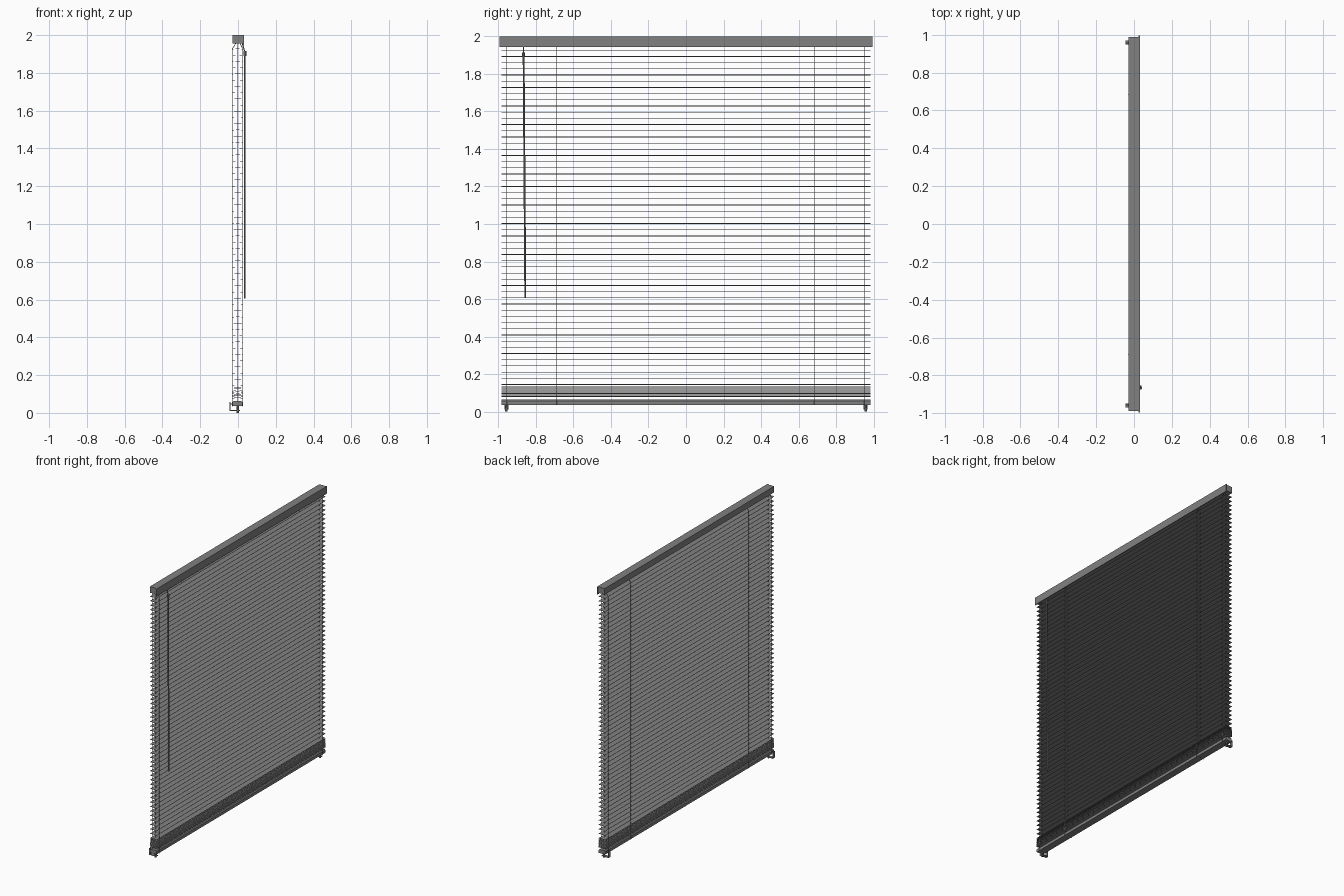
import bpy, bmesh
from mathutils import Vector

cube = bpy.data.objects.get("Cube")
if cube:
    bpy.data.objects.remove(cube, do_unlink=True)

grey = bpy.data.materials.new("mid grey")
grey.use_nodes = True
grey.diffuse_color = (0.22, 0.22, 0.22, 1)
grey.node_tree.nodes["Principled BSDF"].inputs["Base Color"].default_value = (0.22, 0.22, 0.22, 1)


def finish(name, bm):
    bmesh.ops.recalc_face_normals(bm, faces=bm.faces)
    mesh = bpy.data.meshes.new(name)
    bm.to_mesh(mesh)
    bm.free()
    mesh.materials.append(grey)
    obj = bpy.data.objects.new(name, mesh)
    bpy.context.collection.objects.link(obj)
    return obj


def add_profile(bm, points, y0, y1):
    """Extrude a closed x-z outline along y."""
    base = bm.faces.new([bm.verts.new((x, y0, z)) for x, z in points])
    moved = bmesh.ops.extrude_face_region(bm, geom=[base])["geom"]
    verts = [v for v in moved if isinstance(v, bmesh.types.BMVert)]
    bmesh.ops.translate(bm, vec=(0, y1 - y0, 0), verts=verts)


def add_box(bm, x, y, z):
    add_profile(bm, [(x[0], z[0]), (x[1], z[0]), (x[1], z[1]), (x[0], z[1])], *y)


def add_rod(bm, a, b, radius, sides=6):
    a, b = Vector(a), Vector(b)
    turn = (b - a).to_track_quat('Z', 'Y').to_matrix().to_4x4()
    turn.translation = (a + b) / 2
    bmesh.ops.create_cone(bm, cap_ends=True, segments=sides, radius1=radius,
                          radius2=radius, depth=(b - a).length, matrix=turn)


def add_slat(bm, z):
    """Thin, slightly crowned blade."""
    top = [(-0.029, z - 0.001), (-0.011, z + 0.001), (0.007, z + 0.001), (0.025, z - 0.001)]
    under = [(x, h - 0.0015) for x, h in reversed(top)]
    add_profile(bm, top + under, -0.985, 0.985)


# Head rail and front valance
bm = bmesh.new()
add_box(bm, (-0.028, 0.025), (-0.988, 0.988), (1.955, 2.0))
finish("head_rail", bm)
bm = bmesh.new()
add_box(bm, (0.025, 0.031), (-0.995, 0.995), (1.945, 2.0))
finish("valance", bm)

# Open slats
bm = bmesh.new()
for i in range(54):
    add_slat(bm, 1.927 - 0.033 * i)
finish("slats", bm)

# Slats gathered above the bottom rail
bm = bmesh.new()
z, gap = 0.145, 0.009
while z > 0.077:
    add_slat(bm, z)
    z -= gap
    gap = max(0.004, gap - 0.0008)
finish("stacked_slats", bm)

# Bottom rail with chamfered top edges
bm = bmesh.new()
add_profile(bm, [(-0.028, 0.036), (0.024, 0.036), (0.024, 0.057), (0.018, 0.063),
                 (-0.022, 0.063), (-0.028, 0.057)], -0.983, 0.983)
finish("bottom_rail", bm)

# Ladder cords front and back, narrowing into the head rail, plus lift cords
bm = bmesh.new()
for y in (-0.955, -0.69, 0.685, 0.95):
    for x in (-0.03, 0.026):
        add_rod(bm, (x, y, 0.034), (x, y, 1.927), 0.0015, 4)
        add_rod(bm, (x, y, 1.927), (x * 0.4, y, 1.957), 0.0015, 4)
    add_rod(bm, (-0.002, y, 0.034), (-0.002, y, 1.957), 0.0015, 4)
finish("cords", bm)

# Tilt wand with its hook and collar
bm = bmesh.new()
add_rod(bm, (0.036, -0.857, 0.605), (0.036, -0.866, 1.9), 0.005)
finish("tilt_wand", bm)
bm = bmesh.new()
add_rod(bm, (0.036, -0.866, 1.89), (0.036, -0.866, 1.915), 0.008, 8)
add_rod(bm, (0.036, -0.866, 1.91), (0.022, -0.866, 1.96), 0.003)
finish("wand_hook", bm)

# Hold-down brackets with pins into the bottom rail
for side, label in ((-1, "right"), (1, "left")):
    bm = bmesh.new()
    y = 0.958 * side
    add_profile(bm, [(-0.046, 0.01), (0.01, 0.01), (0.01, 0.015), (-0.041, 0.015),
                     (-0.041, 0.058), (-0.046, 0.058)], y - 0.011, y + 0.011)
    add_rod(bm, (-0.002, y, 0.0), (-0.002, y, 0.04), 0.006, 8)
    add_box(bm, (-0.046, -0.026), (y - 0.004, y + 0.004), (0.044, 0.05))
    finish("bracket_" + label, bm)
